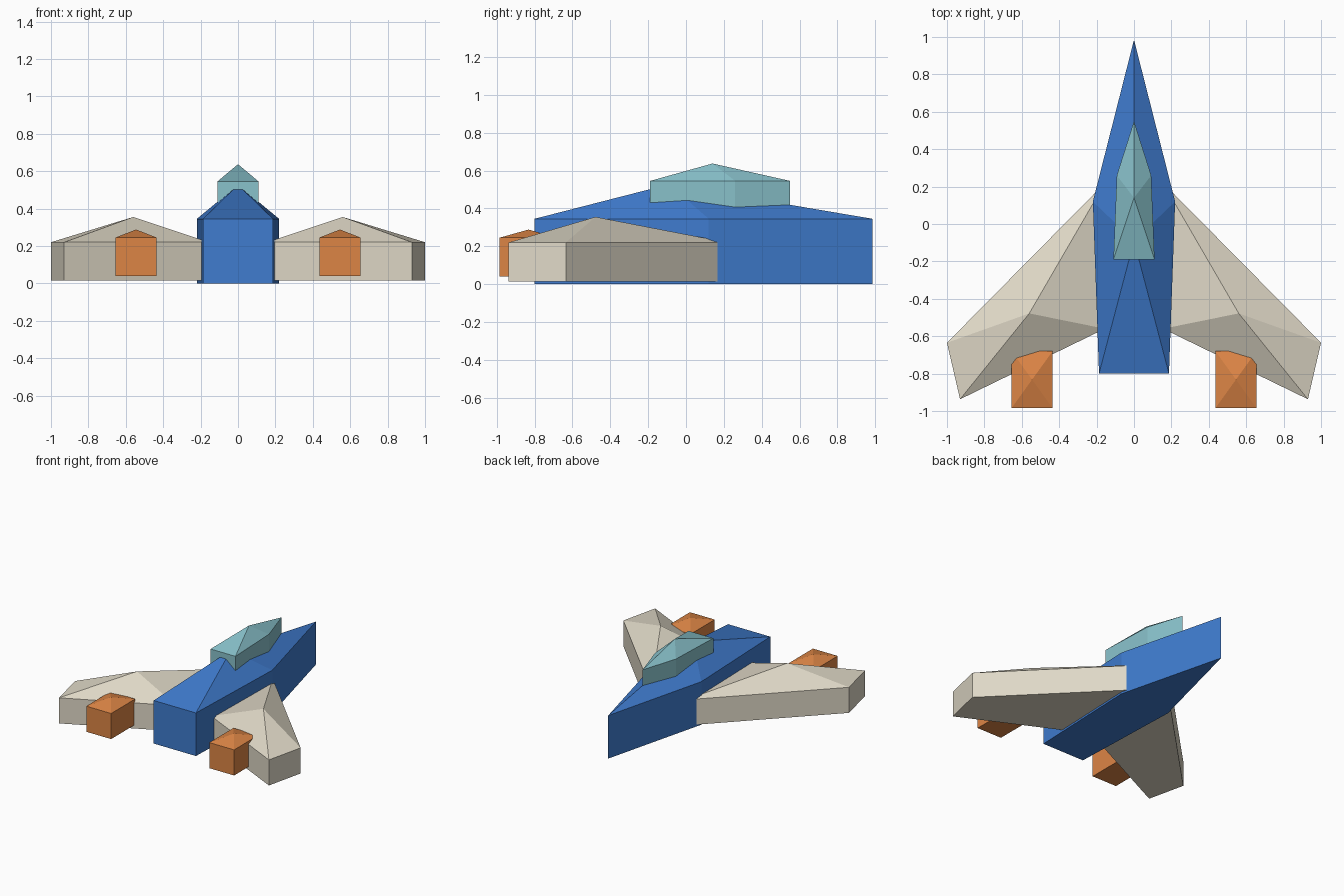
import bpy
import bmesh

if "Cube" in bpy.data.objects:
    bpy.data.objects.remove(bpy.data.objects["Cube"])


def material(name, color):
    m = bpy.data.materials.new(name)
    m.diffuse_color = (*color, 1.0)
    m.use_nodes = True
    m.node_tree.nodes["Principled BSDF"].inputs["Base Color"].default_value = m.diffuse_color
    return m


BLUE = material("hull blue", (0.05, 0.20, 0.62))
BEIGE = material("wing beige", (0.74, 0.69, 0.57))
TEAL = material("canopy teal", (0.25, 0.54, 0.60))
ORANGE = material("engine orange", (0.72, 0.235, 0.06))


def peaked_prism(name, outline, z0, z1, apex, mat):
    """Upright prism over an outline, closed by a flat floor and a faceted roof."""
    bm = bmesh.new()
    low = [bm.verts.new((x, y, z0)) for x, y in outline]
    high = [bm.verts.new((x, y, z1)) for x, y in outline]
    tip = bm.verts.new(apex)
    bm.faces.new(low[::-1])
    for i in range(len(outline)):
        j = (i + 1) % len(outline)
        bm.faces.new((low[i], low[j], high[j], high[i]))
        bm.faces.new((high[i], high[j], tip))
    bmesh.ops.recalc_face_normals(bm, faces=bm.faces[:])
    mesh = bpy.data.meshes.new(name)
    bm.to_mesh(mesh)
    bm.free()
    mesh.materials.append(mat)
    obj = bpy.data.objects.new(name, mesh)
    bpy.context.collection.objects.link(obj)
    return obj


def symmetric(tip_y, half):
    """Outline with a single nose point and mirrored sides."""
    return [(0, tip_y)] + half + [(-x, y) for x, y in reversed(half)]


# Fuselage and canopy on the centre line
peaked_prism("fuselage", symmetric(0.985, [(0.22, 0.12), (0.187, -0.80)]),
             0.0, 0.345, (0, -0.09, 0.527), BLUE)
peaked_prism("canopy", symmetric(0.55, [(0.092, 0.26), (0.11, -0.19)]),
             0.36, 0.545, (0, 0.14, 0.637), TEAL)

# Swept wings and the engines behind them, on both sides
WING = [(0.155, 0.22), (1.0, -0.635), (0.93, -0.937), (0.155, -0.56)]
ENGINE = [(0.435, -0.985), (0.655, -0.985), (0.655, -0.68), (0.435, -0.68)]
for side, s in (("right", 1), ("left", -1)):
    peaked_prism(f"{side}_wing", [(s * x, y) for x, y in WING],
                 0.015, 0.22, (s * 0.56, -0.478, 0.355), BEIGE)
    peaked_prism(f"{side}_engine", [(s * x, y) for x, y in ENGINE],
                 0.04, 0.245, (s * 0.545, -0.832, 0.288), ORANGE)
